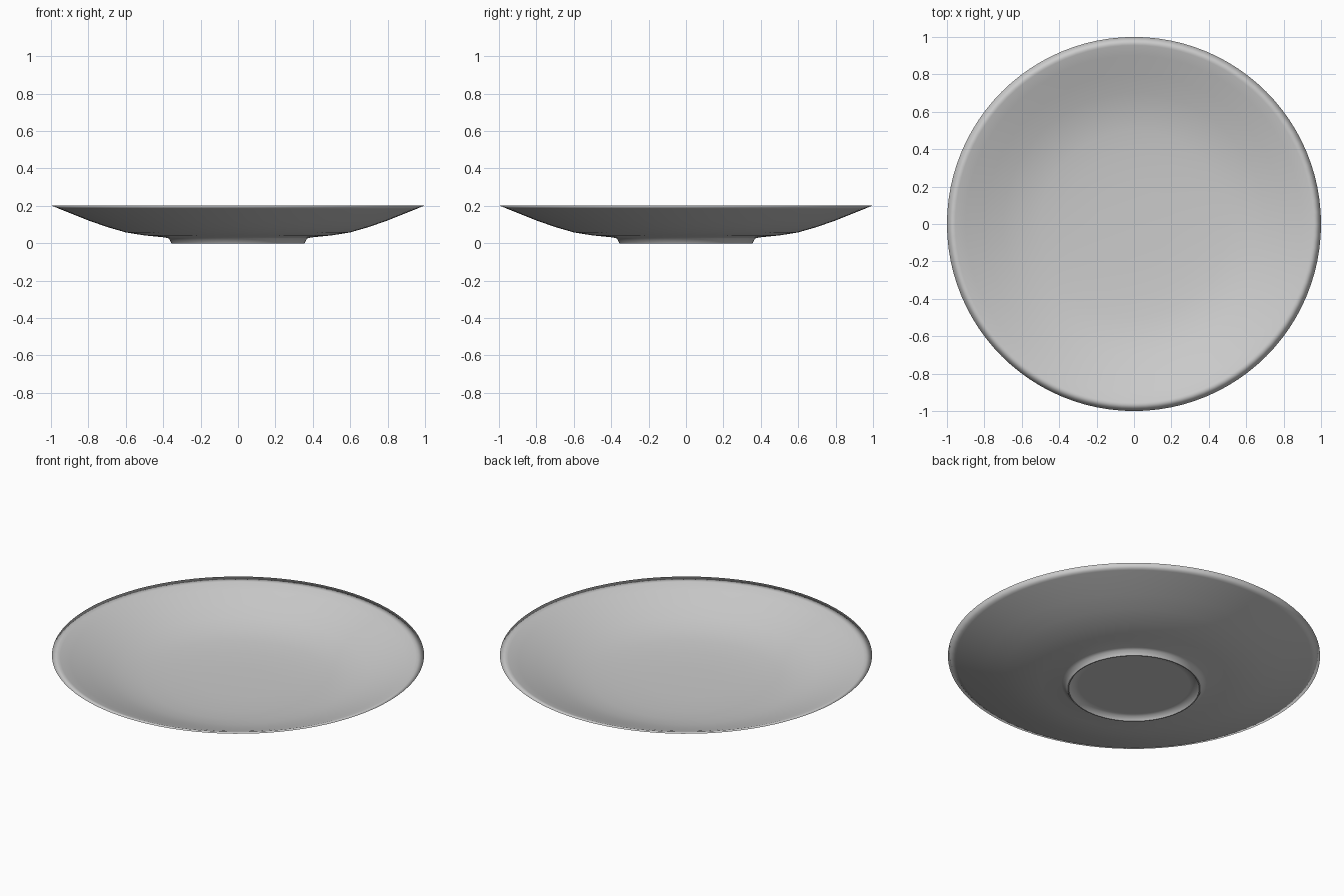
import bpy, bmesh, math

if "Cube" in bpy.data.objects:
    bpy.data.objects.remove(bpy.data.objects["Cube"])

SEGMENTS = 96
# Half section (radius, height): underside centre, foot ring, rim, then inside to the centre
PROFILE = [
    (0.0, 0.022), (0.30, 0.022), (0.335, 0.022), (0.350, 0.0), (0.356, 0.0),
    (0.370, 0.026), (0.39, 0.031), (0.50, 0.042), (0.60, 0.058),
    (0.70, 0.087), (0.80, 0.122), (0.90, 0.162), (0.955, 0.184),
    (1.0, 0.203),
    (0.955, 0.193), (0.90, 0.173), (0.80, 0.134), (0.70, 0.099),
    (0.60, 0.070), (0.50, 0.055), (0.38, 0.044), (0.20, 0.038), (0.0, 0.037),
]

# Spin the section into a closed dish
bm = bmesh.new()
verts = [bm.verts.new((r, 0, z)) for r, z in PROFILE]
edges = [bm.edges.new(pair) for pair in zip(verts, verts[1:])]
bmesh.ops.spin(bm, geom=verts + edges, cent=(0, 0, 0), axis=(0, 0, 1),
               angle=math.tau, steps=SEGMENTS, use_merge=True)
bmesh.ops.remove_doubles(bm, verts=bm.verts, dist=1e-4)
bmesh.ops.recalc_face_normals(bm, faces=bm.faces)

# Smooth everywhere, with a crisp edge only under the foot
for face in bm.faces:
    face.smooth = True
for edge in bm.edges:
    if all(v.co.z < 0.001 for v in edge.verts):
        edge.smooth = False

mesh = bpy.data.meshes.new("saucer")
bm.to_mesh(mesh)
bm.free()
saucer = bpy.data.objects.new("saucer", mesh)
bpy.context.collection.objects.link(saucer)
